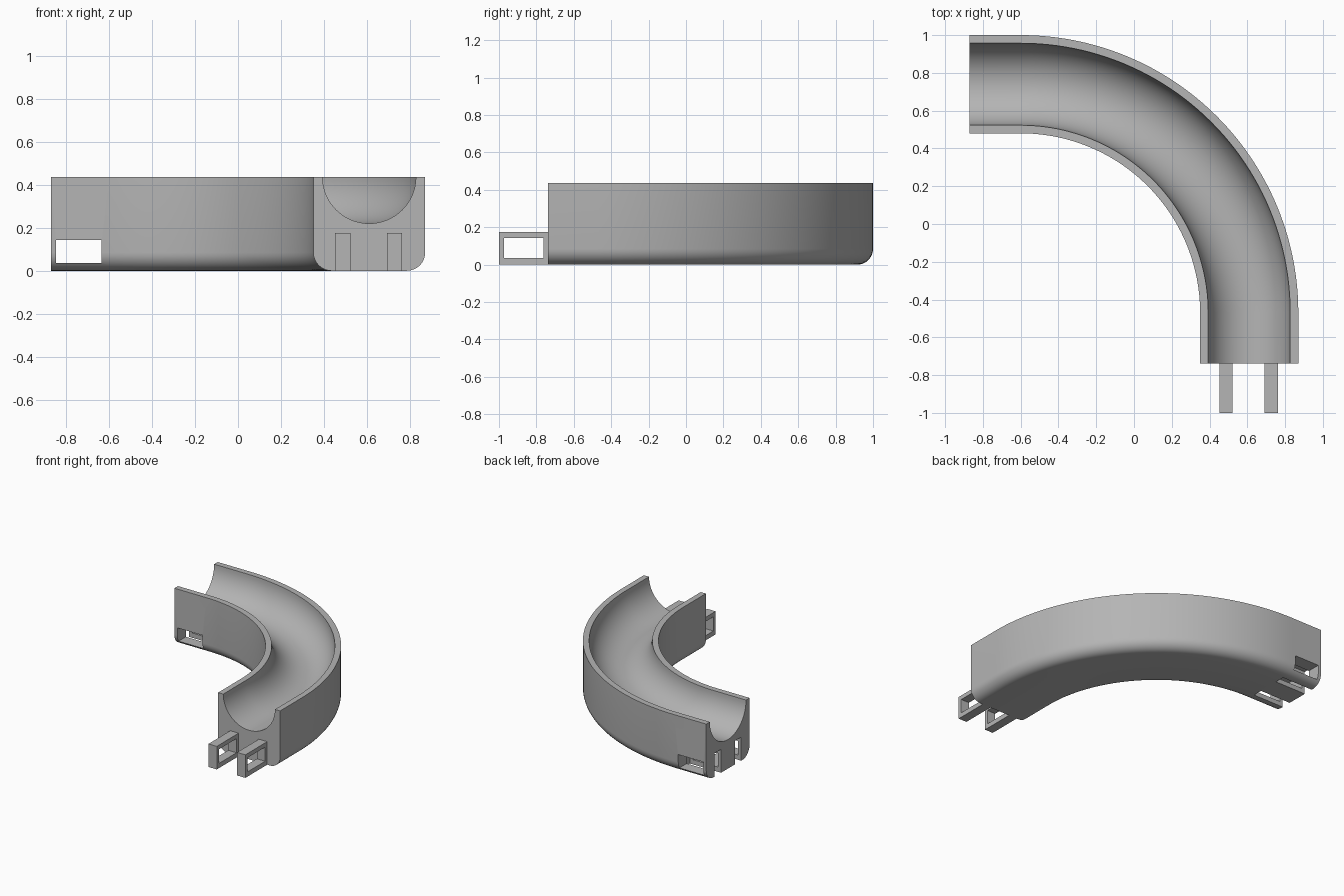
import bpy
import bmesh
from math import sin, cos, pi, radians
from mathutils import Vector

old = bpy.data.objects.get("Cube")
if old:
    bpy.data.objects.remove(old, do_unlink=True)

GREY = (0.46, 0.46, 0.46, 1)
grey = bpy.data.materials.new("matte grey")
grey.use_nodes = True
grey.diffuse_color = GREY
grey.node_tree.nodes["Principled BSDF"].inputs["Base Color"].default_value = GREY

HALF, TOP = 0.26, 0.437          # channel half width and height
GROOVE, FILLET = 0.217, 0.085    # groove radius and bottom edge radius
CENTRE, BEND = Vector((-0.6, -0.47)), 1.21
START_X, END_Y = -0.87, -0.738
TAB_LEN, TAB_TOP, TAB_OFFSET = 0.262, 0.175, 0.12


def make_object(name, bm):
    bmesh.ops.recalc_face_normals(bm, faces=bm.faces)
    mesh = bpy.data.meshes.new(name)
    bm.to_mesh(mesh)
    bm.free()
    mesh.materials.append(grey)
    obj = bpy.data.objects.new(name, mesh)
    bpy.context.collection.objects.link(obj)
    return obj


def box(name, low, high):
    low, high = Vector(low), Vector(high)
    bm = bmesh.new()
    bmesh.ops.create_cube(bm, size=1)
    for v in bm.verts:
        v.co = (low + high) / 2 + v.co * (high - low)
    return make_object(name, bm)


def activate(obj):
    bpy.ops.object.select_all(action="DESELECT")
    obj.select_set(True)
    bpy.context.view_layer.objects.active = obj


def cut(obj, low, high):
    cutter = box("cutter", low, high)
    cutter.hide_render = True
    activate(obj)
    mod = obj.modifiers.new("cut", "BOOLEAN")
    mod.operation, mod.solver, mod.object = "DIFFERENCE", "EXACT", cutter
    bpy.ops.object.modifier_apply(modifier=mod.name)
    bpy.data.objects.remove(cutter, do_unlink=True)


# Cross-section: rounded bottom corners, half-round groove on top
profile = []
for side, first in ((-1, 180), (1, 270)):
    for i in range(9):
        a = radians(first + 90 * i / 8)
        profile.append((side * (HALF - FILLET) + FILLET * cos(a), FILLET + FILLET * sin(a)))
profile.append((HALF, TOP))
for i in range(33):
    a = -pi * i / 32
    profile.append((GROOVE * cos(a), TOP + GROOVE * sin(a)))
profile.append((-HALF, TOP))

# Path: short straight, quarter bend, short straight
path = [(Vector((START_X, CENTRE.y + BEND)), Vector((0, 1)))]
for i in range(49):
    a = pi / 2 * (1 - i / 48)
    out = Vector((cos(a), sin(a)))
    path.append((CENTRE + BEND * out, out))
path.append((Vector((CENTRE.x + BEND, END_Y)), Vector((1, 0))))

# Sweep the section along the path
bm = bmesh.new()
rings = []
for point, out in path:
    rings.append([bm.verts.new((*(point + out * r), z)) for r, z in profile])
n = len(profile)
for a, b in zip(rings, rings[1:]):
    for i in range(n):
        j = (i + 1) % n
        bm.faces.new((a[i], a[j], b[j], b[i]))
bm.faces.new(rings[0])
bm.faces.new(rings[-1])
channel = make_object("curved_channel", bm)

# Sockets in the left end, open at the end and underneath
mid_y = CENTRE.y + BEND
for side in (-1, 1):
    y = mid_y + side * TAB_OFFSET
    cut(channel, (START_X - 0.1, y - 0.038, -0.1), (START_X + TAB_LEN, y + 0.038, TAB_TOP + 0.003))
# Cross window through the sockets
cut(channel, (START_X + 0.025, 0.3, 0.036), (START_X + 0.235, 1.2, 0.143))
activate(channel)
bpy.ops.object.shade_smooth_by_angle(angle=radians(30))

# Connector loops on the front end
mid_x = CENTRE.x + BEND
for side, name in ((-1, "right_connector_loop"), (1, "left_connector_loop")):
    x = mid_x - 0.003 + side * TAB_OFFSET
    loop = box(name, (x - 0.035, END_Y - TAB_LEN, 0), (x + 0.035, END_Y, TAB_TOP))
    cut(loop, (x - 0.1, END_Y - 0.235, 0.036), (x + 0.1, END_Y - 0.025, 0.143))
